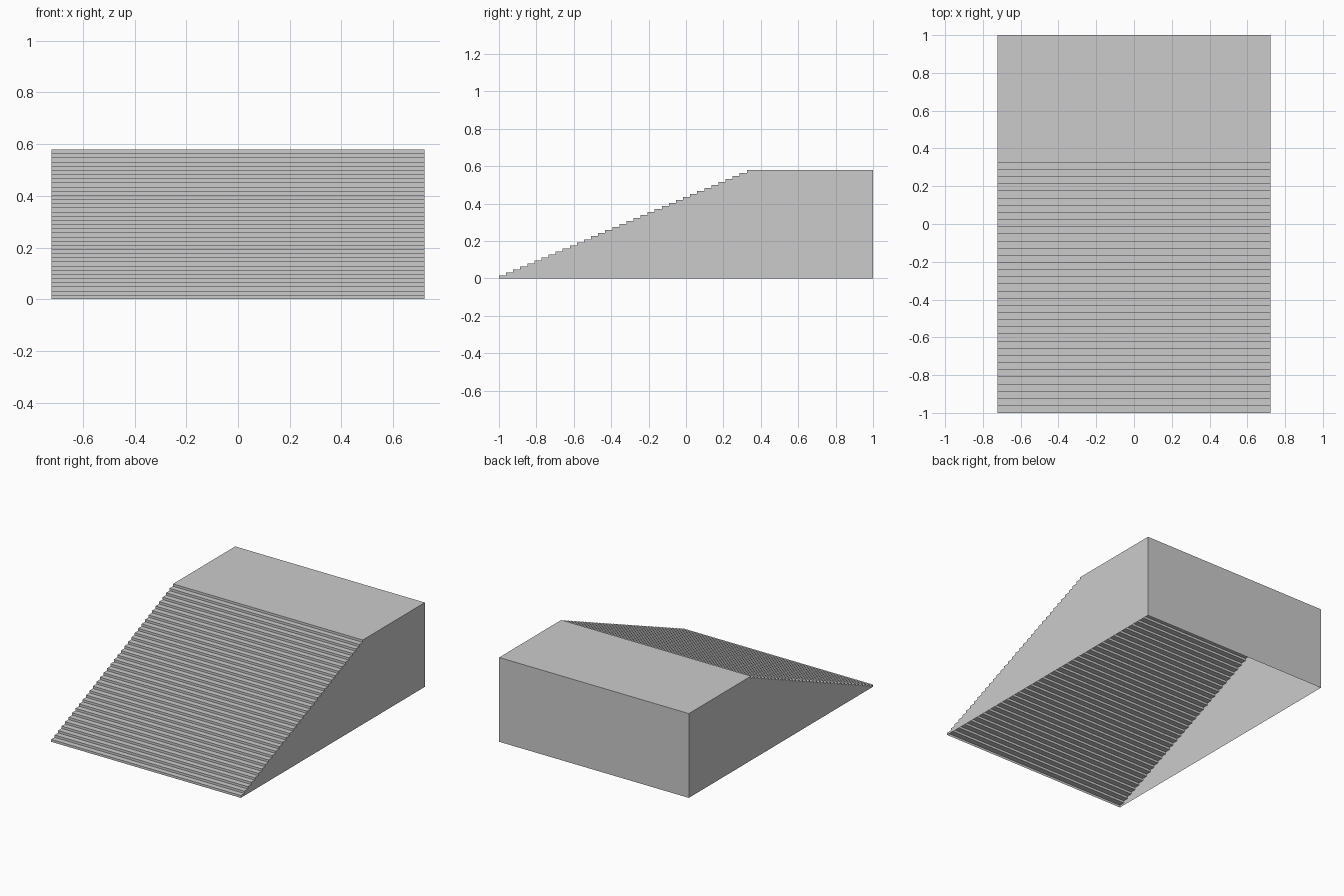
import bpy, bmesh

if "Cube" in bpy.data.objects:
    bpy.data.objects.remove(bpy.data.objects["Cube"])

HALF_W = 0.722     # half width in x
HEIGHT = 0.58      # platform height
LANDING_Y = 0.325  # front edge of the platform
RISERS = 36

rise = HEIGHT / RISERS
run = (LANDING_Y + 1) / (RISERS - 1)

# Side profile (y, z): stair zigzag, then platform and back wall
profile = [(-1, 0)]
for i in range(RISERS):
    y = -1 + i * run
    if i:
        profile.append((y, i * rise))
    profile.append((y, (i + 1) * rise))
profile += [(1, HEIGHT), (1, 0)]

# Shell: flat side walls joined by the stair strip, open underneath
bm = bmesh.new()
left = [bm.verts.new((-HALF_W, y, z)) for y, z in profile]
right = [bm.verts.new((HALF_W, y, z)) for y, z in profile]
for i in range(len(profile) - 1):
    bm.faces.new((left[i], right[i], right[i + 1], left[i + 1]))
bm.faces.new(left)
bm.faces.new(right[::-1])

mesh = bpy.data.meshes.new("staircase")
bm.to_mesh(mesh)
bm.free()
stairs = bpy.data.objects.new("staircase", mesh)
bpy.context.collection.objects.link(stairs)
